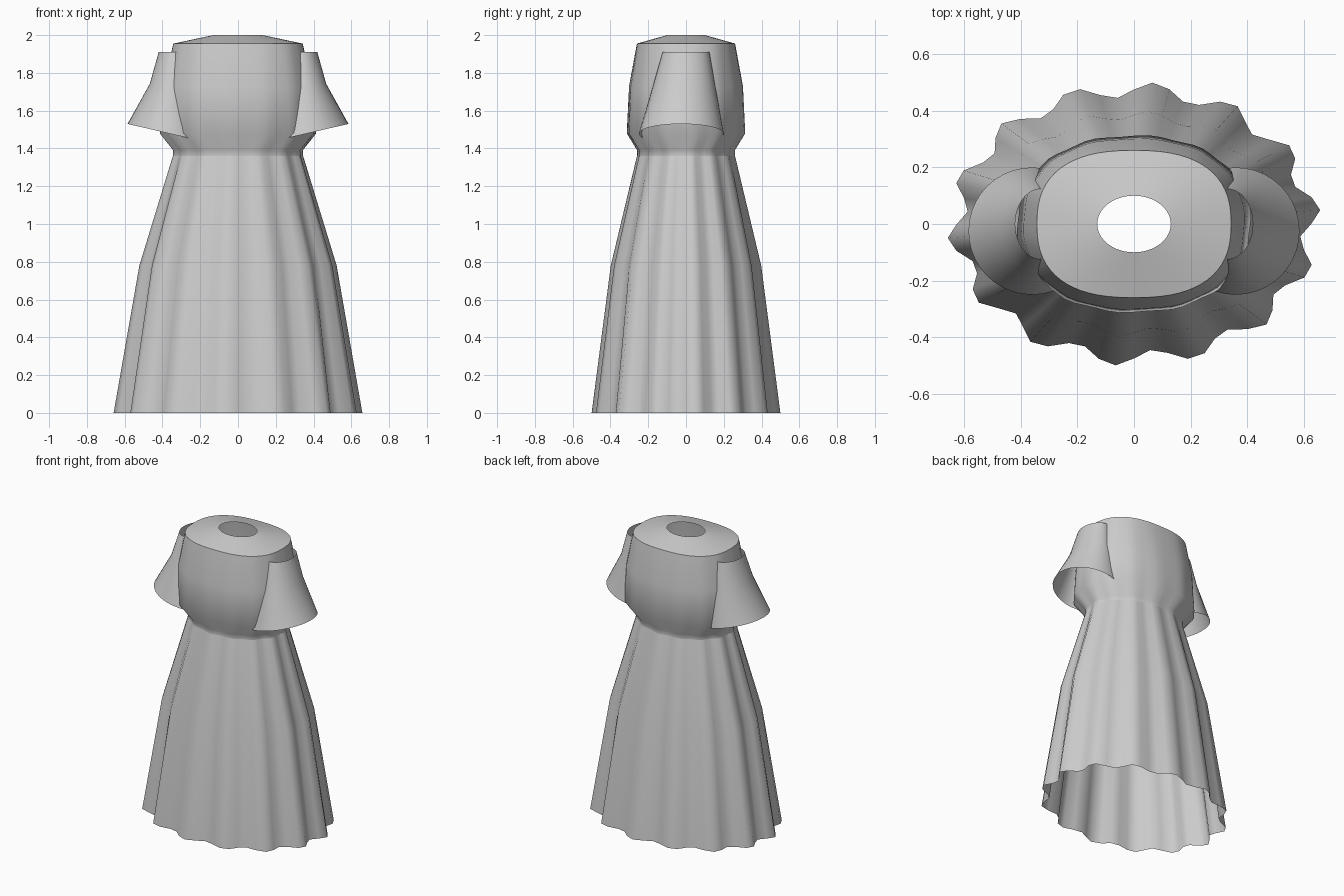
import bpy, bmesh
from math import sin, cos, pi, radians

if "Cube" in bpy.data.objects:
    bpy.data.objects.remove(bpy.data.objects["Cube"])


def shape(c, n):
    """Rounded-box (superellipse) coordinate; n = 2 is a plain ellipse."""
    return abs(c) ** (2 / n) * (1 if c >= 0 else -1)


def loft(name, rings, angle=40):
    """Bridge equal-length open rings of points into a smooth shell."""
    bm = bmesh.new()
    loops = [[bm.verts.new(p) for p in ring] for ring in rings]
    count = len(loops[0])
    for a, b in zip(loops, loops[1:]):
        for i in range(count):
            j = (i + 1) % count
            bm.faces.new((a[i], a[j], b[j], b[i]))
    mesh = bpy.data.meshes.new(name)
    bm.to_mesh(mesh)
    bm.free()
    ob = bpy.data.objects.new(name, mesh)
    bpy.context.collection.objects.link(ob)
    bpy.ops.object.select_all(action='DESELECT')
    bpy.context.view_layer.objects.active = ob
    ob.select_set(True)
    bpy.ops.object.shade_smooth_by_angle(angle=radians(angle))
    return ob


def pleated_ring(z, rx, ry, ripple, n, segments=64, folds=14):
    ring = []
    for i in range(segments):
        t = 2 * pi * i / segments
        r = 1 + ripple * sin(folds * t)
        ring.append((rx * r * shape(cos(t), n), ry * r * shape(sin(t), n), z))
    return ring


# Pleated skirt: height, half width, half depth, fold strength, squareness
skirt = [(0, .626, .475, .058, 2), (.78, .505, .385, .04, 2),
         (1.36, .34, .256, .02, 2)]
# Bodice from the gathered waist up to the neck opening
bodice = [(1.36, .34, .256, .02, 2), (1.39, .338, .255, .02, 2.05),
          (1.48, .412, .312, .01, 2.2), (1.73, .39, .301, .006, 2.3),
          (1.955, .343, .26, 0, 2.5), (2.0, .13, .1, 0, 2)]
loft("skirt", [pleated_ring(*r) for r in skirt], 60)
loft("bodice", [pleated_ring(*r) for r in bodice], 50)


# Flared open sleeves: centre x, centre y, radius x, radius y, height, tilt
sleeve_rings = [(.36, -.025, .225, .225, 1.478, .23),
                (.345, -.01, .122, .165, 1.73, .1),
                (.33, 0, .09, .124, 1.91, 0)]


def sleeve(name, side):
    rings = []
    for cx, cy, rx, ry, z, tilt in sleeve_rings:
        ring = []
        for i in range(40):
            t = 2 * pi * i / 40 * side
            dx = rx * cos(t)
            ring.append((side * (cx + dx), cy + ry * sin(t), z + tilt * dx))
        rings.append(ring)
    return loft(name, rings, 50)


sleeve("right_sleeve", 1)
sleeve("left_sleeve", -1)
